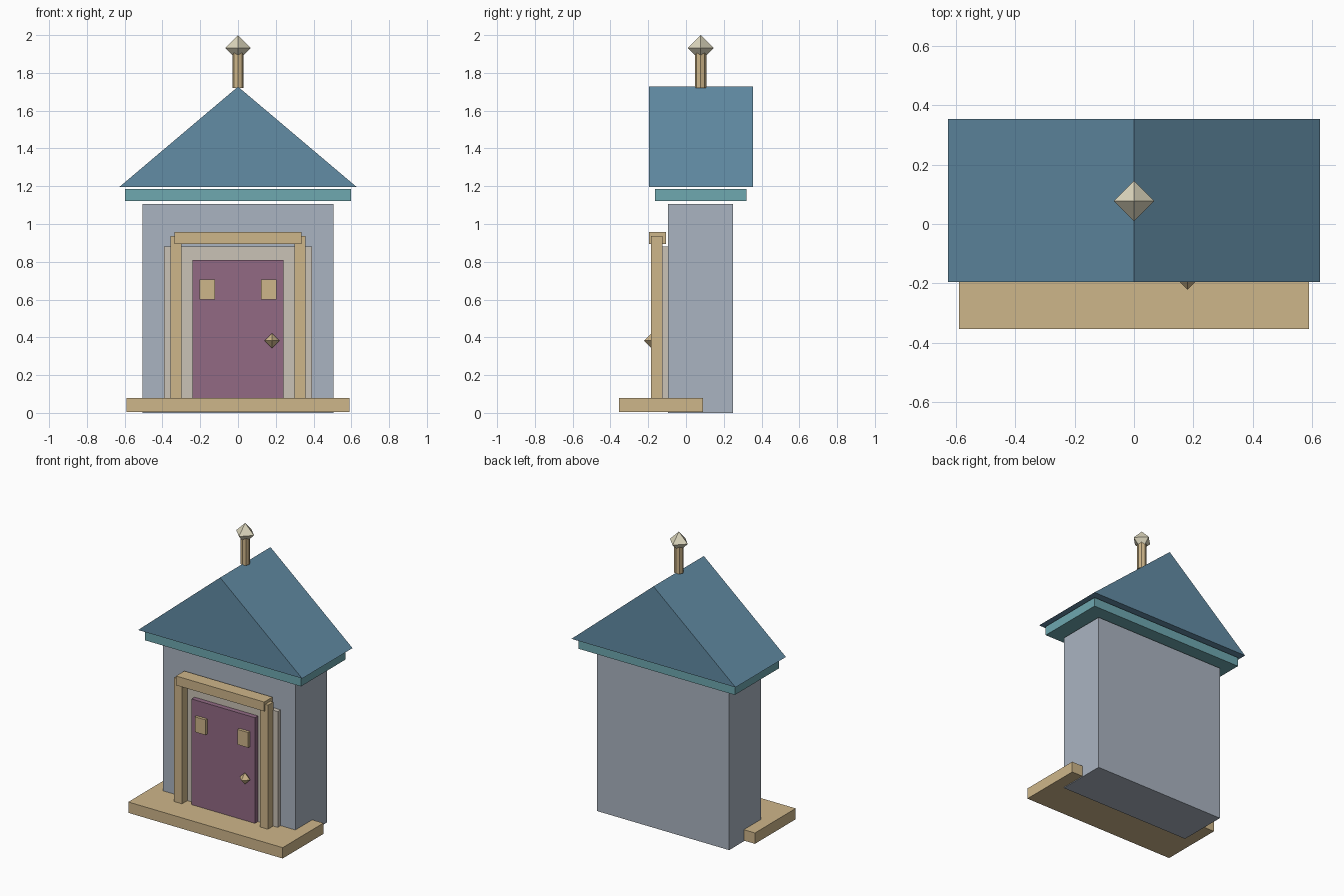
import bpy
import bmesh
from mathutils import Matrix

if "Cube" in bpy.data.objects:
    bpy.data.objects.remove(bpy.data.objects["Cube"])


def linear(v):
    v /= 255
    return v / 12.92 if v <= 0.04045 else ((v + 0.055) / 1.055) ** 2.4


def material(name, *rgb):
    color = [linear(v) for v in rgb] + [1]
    mat = bpy.data.materials.new(name)
    mat.use_nodes = True
    mat.diffuse_color = color
    mat.node_tree.nodes["Principled BSDF"].inputs["Base Color"].default_value = color
    return mat


stone = material("grey stone", 170, 180, 193)
plaster = material("pale plaster", 202, 194, 182)
wood = material("tan wood", 206, 182, 138)
plum = material("plum paint", 146, 106, 132)
slate = material("blue slate", 98, 140, 165)
teal = material("teal trim", 110, 168, 176)
cream = material("cream", 222, 216, 190)


def finish(name, bm, mat):
    bmesh.ops.recalc_face_normals(bm, faces=bm.faces)
    mesh = bpy.data.meshes.new(name)
    bm.to_mesh(mesh)
    bm.free()
    mesh.materials.append(mat)
    obj = bpy.data.objects.new(name, mesh)
    bpy.context.collection.objects.link(obj)
    return obj


def box(name, mat, x, y, z):
    """Box from (min, max) pairs on each axis."""
    bm = bmesh.new()
    spans = (x, y, z)
    mid = [(a + b) / 2 for a, b in spans]
    size = [b - a for a, b in spans]
    bmesh.ops.create_cube(bm, size=1, matrix=Matrix.Translation(mid) @ Matrix.Diagonal(size + [1]))
    return finish(name, bm, mat)


def diamond(name, mat, center, radius):
    """Octahedron made of two joined four-sided pyramids."""
    bm = bmesh.new()
    axes = ((1, 0), (0, 1), (-1, 0), (0, -1))
    ring = [bm.verts.new((a * radius, b * radius, 0)) for a, b in axes]
    for tip_z in (radius, -radius):
        tip = bm.verts.new((0, 0, tip_z))
        for i in range(4):
            bm.faces.new((ring[i - 1], ring[i], tip))
    bmesh.ops.translate(bm, verts=bm.verts, vec=center)
    return finish(name, bm, mat)


def gable(name, mat, half, y, z):
    """Closed triangular prism running front to back."""
    bm = bmesh.new()
    face = bm.faces.new([bm.verts.new(p) for p in (
        (-half, y[0], z[0]), (half, y[0], z[0]), (0, y[0], z[1]))])
    new = bmesh.ops.extrude_face_region(bm, geom=[face])["geom"]
    moved = [g for g in new if isinstance(g, bmesh.types.BMVert)]
    bmesh.ops.translate(bm, verts=moved, vec=(0, y[1] - y[0], 0))
    if not face.is_valid or len(bm.faces) < 5:
        bmesh.ops.holes_fill(bm, edges=bm.edges)
    return finish(name, bm, mat)


# Walls and doorstep
box("walls", stone, (-0.505, 0.505), (-0.095, 0.25), (0, 1.105))
box("doorstep", wood, (-0.59, 0.59), (-0.355, 0.09), (0.005, 0.08))

# Doorway surround and door
box("door_backing", plaster, (-0.393, 0.393), (-0.127, -0.09), (0.04, 0.88))
box("door", plum, (-0.242, 0.242), (-0.16, -0.12), (0.06, 0.81))
box("lintel", wood, (-0.337, 0.337), (-0.195, -0.105), (0.893, 0.957))
for side, s in (("left", 1), ("right", -1)):
    box(side + "_jamb", wood, sorted((s * 0.298, s * 0.358)), (-0.185, -0.125), (0.06, 0.937))
    box(side + "_door_panel", wood, sorted((s * 0.123, s * 0.204)), (-0.18, -0.155), (0.6, 0.705))
diamond("door_knob", wood, (0.18, -0.182, 0.382), 0.04)

# Roof
box("eave_trim", teal, (-0.597, 0.597), (-0.165, 0.32), (1.123, 1.186))
gable("roof", slate, 0.627, (-0.195, 0.355), (1.197, 1.727))

# Finial on the ridge
bm = bmesh.new()
bmesh.ops.create_cone(bm, cap_ends=True, segments=8, radius1=0.03, radius2=0.03, depth=0.19,
                      matrix=Matrix.Translation((0, 0.078, 1.815)))
finish("finial_post", bm, wood)
diamond("finial_tip", cream, (0, 0.078, 1.932), 0.068)
